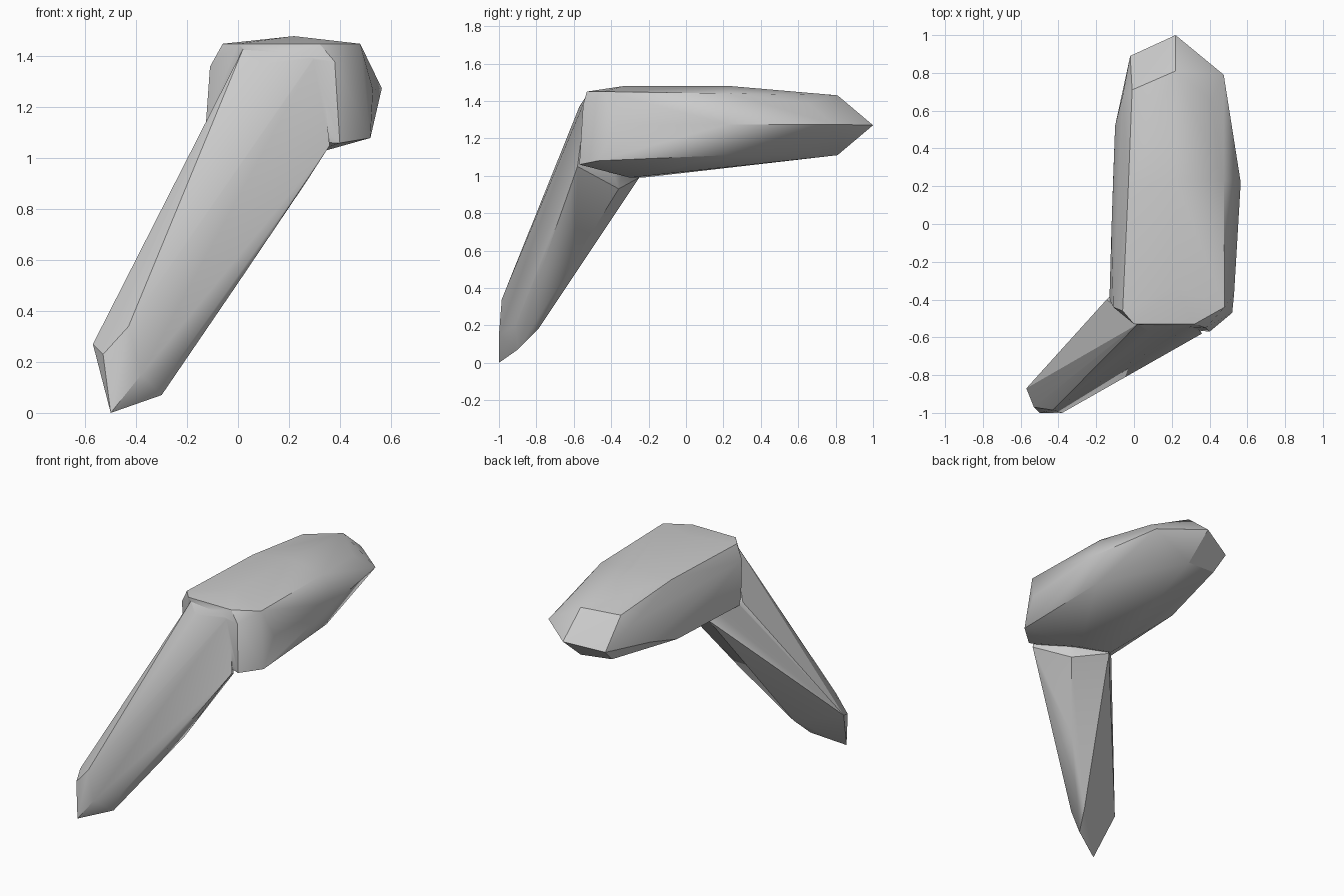
import bpy
import bmesh
import math

cube = bpy.data.objects.get("Cube")
if cube:
    bpy.data.objects.remove(cube, do_unlink=True)

# One plain grey for the whole body
grey = bpy.data.materials.new("plain grey")
grey.use_nodes = True
colour = (0.6, 0.6, 0.6, 1)
grey.diffuse_color = colour
grey.node_tree.nodes["Principled BSDF"].inputs["Base Color"].default_value = colour


def faceted_part(name, rings):
    """Wrap a faceted convex skin around a few named cross-sections."""
    mesh = bpy.data.meshes.new(name)
    bm = bmesh.new()
    for ring in rings:
        for corner in ring:
            bm.verts.new(corner)
    result = bmesh.ops.convex_hull(bm, input=bm.verts[:])
    spare = [v for v in bm.verts if not v.link_faces]
    bmesh.ops.delete(bm, geom=spare, context="VERTS")
    bmesh.ops.recalc_face_normals(bm, faces=bm.faces[:])
    bm.to_mesh(mesh)
    bm.free()
    mesh.materials.append(grey)
    part = bpy.data.objects.new(name, mesh)
    bpy.context.collection.objects.link(part)
    return part


# Horizontal block: front corners, middle belt, then the pointed back end
block_front = [
    (-.06, -.46, 1.45), (0, -.53, 1.45), (.32, -.53, 1.45), (.48, -.44, 1.45),
    (.53, -.37, 1.27), (.52, -.47, 1.08), (.4, -.57, 1.06), (.38, -.55, 1.38),
    (-.11, -.44, 1.36), (-.13, -.4, 1.08), (0, -.23, .99), (.2, -.3, .99),
    (.22, -.33, 1.48),
]
block_middle = [
    (-.03, .2, 1.45), (.22, .23, 1.48), (.475, .23, 1.44), (.565, .22, 1.275),
    (.5, .23, 1.11), (.22, .25, 1.06), (-.11, .25, 1.09), (-.12, -.05, 1.2),
]
block_back = [
    (-.06, .68, 1.33), (-.01, .71, 1.4), (.22, .81, 1.43), (.41, .65, 1.39),
    (.475, .79, 1.275), (.22, 1, 1.27), (-.02, .89, 1.22), (-.1, .52, 1.17),
    (.41, .65, 1.15), (.22, .81, 1.11), (0, .79, 1.13),
]
body = faceted_part("bent_body", [block_front, block_middle, block_back])

# Slanting leg: blunt foot, shaft, then the shoulder inside the block
leg_foot = [
    (-.5, -1, 0), (-.3, -.9, .07), (-.25, -.79, .18), (-.24, -.91, .2),
    (-.38, -1, .15), (-.43, -.985, .34), (-.53, -.97, .23), (-.57, -.87, .27),
]
leg_shaft = [
    (-.2, -.78, .8), (-.32, -.67, .73), (0, -.77, .51), (.02, -.6, .54),
]
leg_shoulder = [
    (.08, -.57, 1.37), (-.145, -.4, 1.1), (-.12, -.5, 1.1), (.27, -.62, .91),
    (.36, -.58, 1.05), (.22, -.36, .93), (0, -.25, .99), (.02, -.53, 1.43),
    (.32, -.53, 1.43), (.1, -.3, 1.2),
]
leg = faceted_part("leg", [leg_foot, leg_shaft, leg_shoulder])

# Fuse the leg into the block as one skin
union = body.modifiers.new("join leg", "BOOLEAN")
union.operation = "UNION"
union.solver = "EXACT"
union.object = leg
bpy.context.view_layer.objects.active = body
body.select_set(True)
bpy.ops.object.modifier_apply(modifier=union.name)
bpy.data.objects.remove(leg, do_unlink=True)

# Soften shallow folds, keep the hard ones crisp
bpy.ops.object.shade_smooth_by_angle(angle=math.radians(30))
